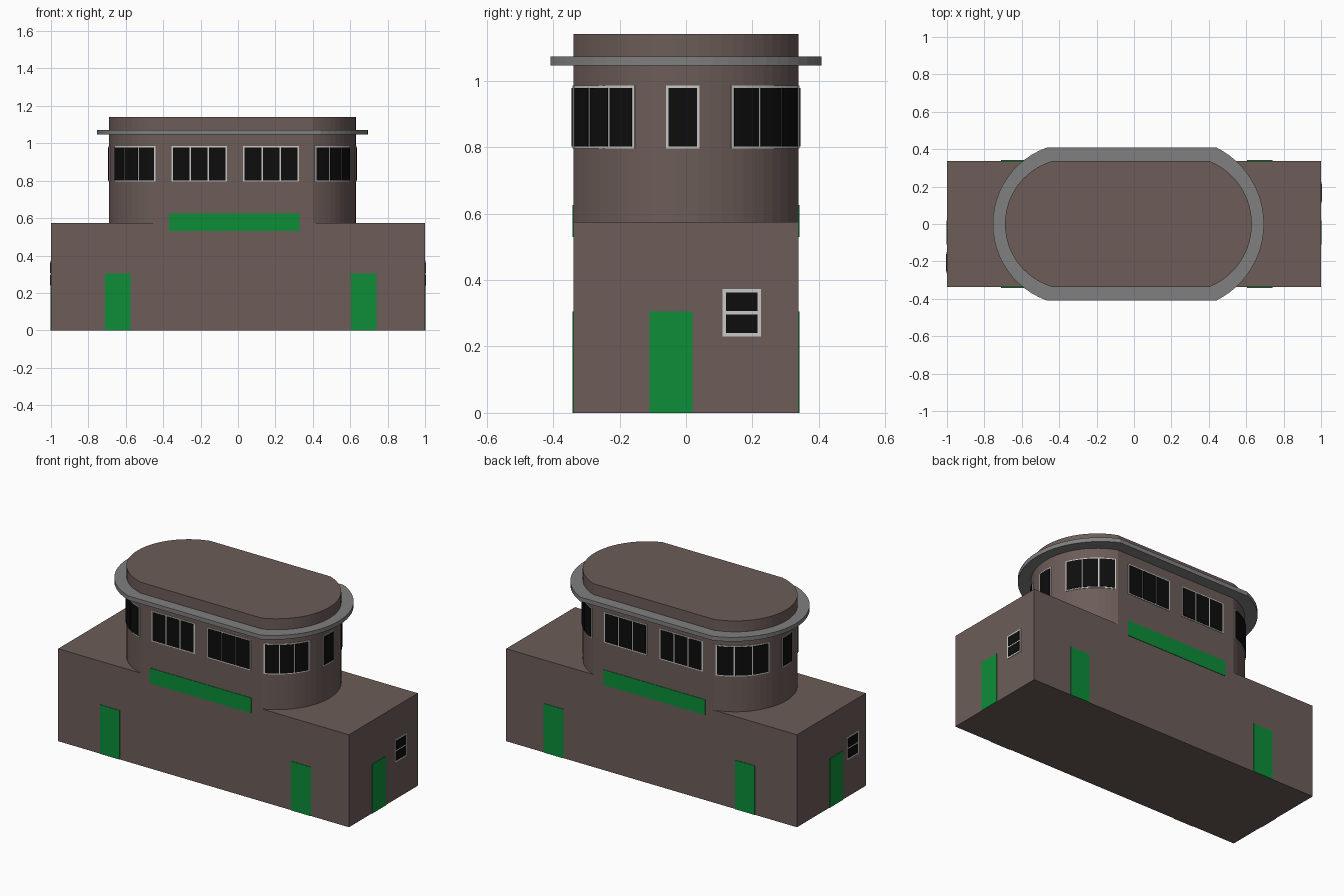
import bpy, bmesh, math

if "Cube" in bpy.data.objects:
    bpy.data.objects.remove(bpy.data.objects["Cube"])


def material(name, rgb):
    m = bpy.data.materials.new(name)
    m.diffuse_color = (*rgb, 1)
    m.use_nodes = True
    m.node_tree.nodes["Principled BSDF"].inputs["Base Color"].default_value = m.diffuse_color
    return m


WALL = material("brown wall", (0.15, 0.108, 0.098))
TRIM = material("grey trim", (0.21, 0.215, 0.21))
GREEN = material("green paint", (0.004, 0.27, 0.04))
FRAME = material("pale frame", (0.58, 0.58, 0.57))
GLASS = material("black glass", (0.004, 0.004, 0.004))

HALF = 0.338      # half depth of the building
ROOF = 0.575      # height of the lower block


def finish(name, bm, mat):
    bmesh.ops.recalc_face_normals(bm, faces=bm.faces)
    mesh = bpy.data.meshes.new(name)
    bm.to_mesh(mesh)
    bm.free()
    mesh.materials.append(mat)
    ob = bpy.data.objects.new(name, mesh)
    bpy.context.collection.objects.link(ob)
    return ob


def prism(name, outline, z0, z1, mat):
    """Closed outline extruded upward."""
    bm = bmesh.new()
    face = bm.faces.new([bm.verts.new((x, y, z0)) for x, y in outline])
    top = bmesh.ops.extrude_face_region(bm, geom=[face])["geom"]
    verts = [v for v in top if isinstance(v, bmesh.types.BMVert)]
    bmesh.ops.translate(bm, verts=verts, vec=(0, 0, z1 - z0))
    return finish(name, bm, mat)


def arc(corner, apex, half):
    """Centre, radius and half angle of the bowed end."""
    s = abs(apex - corner)
    r = (half * half + s * s) / (2 * s)
    side = 1 if apex > corner else -1
    return apex - side * r, r, math.asin(half / r), side


def bowed_outline(left, right, half, n=24):
    pts = []
    for corner, apex in (right, left):
        c, r, a, side = arc(corner, apex, half)
        for i in range(n + 1):
            t = side * (-a + 2 * a * i / n)
            pts.append((c + side * r * math.cos(t), r * math.sin(t)))
            if side < 0:
                pts[-1] = (c - r * math.cos(t), r * math.sin(t))
    return pts


def plate(name, at, u0, u1, z0, z1, depth, mat, n=1):
    """Thin plate following a wall; at(u, d) gives the wall point offset by d."""
    us = [u0 + (u1 - u0) * i / n for i in range(n + 1)]
    outline = [at(u, depth) for u in us] + [at(u, -0.002) for u in reversed(us)]
    return prism(name, outline, z0, z1, mat)


def window(name, at, u0, u1, z0, z1, cols=1, rows=1, bu=0.008, bz=0.007, n=1):
    """Pale backing plate with dark panes in front of it."""
    plate(name + "_frame", at, u0, u1, z0, z1, 0.003, FRAME, n * cols)
    w = (u1 - u0 - bu * (cols + 1)) / cols
    h = (z1 - z0 - bz * (rows + 1)) / rows
    for i in range(cols):
        for j in range(rows):
            a = u0 + bu + i * (w + bu)
            b = z0 + bz + j * (h + bz)
            plate(f"{name}_pane_{i}_{j}", at, a, a + w, b, b + h, 0.006, GLASS, n)


def long_wall(side):
    return lambda u, d: (u, side * (HALF + d))


def end_wall(side):
    return lambda u, d: (side * (1 + d), u)


def curved_wall(c, r, side, ysign):
    return lambda t, d: (c + side * (r + d) * math.cos(t),
                         ysign * (r + d) * math.sin(t))


# Lower block, upper storey and canopy ring
prism("lower_block", [(-1, -HALF), (1, -HALF), (1, HALF), (-1, HALF)], 0, ROOF, WALL)
LEFT, RIGHT = (-0.43, -0.69), (0.40, 0.63)
prism("upper_storey", bowed_outline(LEFT, RIGHT, HALF), ROOF, 1.14, WALL)
prism("canopy_ring", bowed_outline((-0.468, -0.755), (0.442, 0.695), 0.408),
      1.046, 1.072, TRIM)

# Long sides: doors, sign panel and triple windows
for label, side in (("front", -1), ("back", 1)):
    wall = long_wall(side)
    plate(label + "_left_door", wall, -0.71, -0.575, 0, 0.305, 0.003, GREEN)
    plate(label + "_right_door", wall, 0.605, 0.74, 0, 0.305, 0.003, GREEN)
    plate(label + "_panel", wall, -0.37, 0.328, 0.53, 0.625, 0.003, GREEN)
    for i, x in enumerate((-0.355, 0.028)):
        window(f"{label}_window_{i}", wall, x, x + 0.297, 0.795, 0.985, cols=3)

# Short ends: door and two-pane window
for label, side, win in (("right", 1, 0.11), ("left", -1, -0.265)):
    wall = end_wall(side)
    plate(label + "_end_door", wall, -0.11, 0.02, 0, 0.305, 0.003, GREEN)
    window(label + "_end_window", wall, win, win + 0.115, 0.23, 0.373, rows=2,
           bu=0.01, bz=0.01)

# Bowed ends: a single middle window and triple corner windows
for label, (corner, apex) in (("right", RIGHT), ("left", LEFT)):
    c, r, a, side = arc(corner, apex, HALF)
    window(label + "_bow_window", curved_wall(c, r, side, 1),
           -0.06 / r, 0.04 / r, 0.795, 0.985, bu=0.022, n=4)
    for back, ysign in (("front", -1), ("back", 1)):
        start = math.radians(25 if ysign < 0 else 22)
        window(f"{label}_{back}_corner_window", curved_wall(c, r, side, ysign),
               start, a - 0.03, 0.795, 0.985, cols=3, bu=0.022, n=4)
